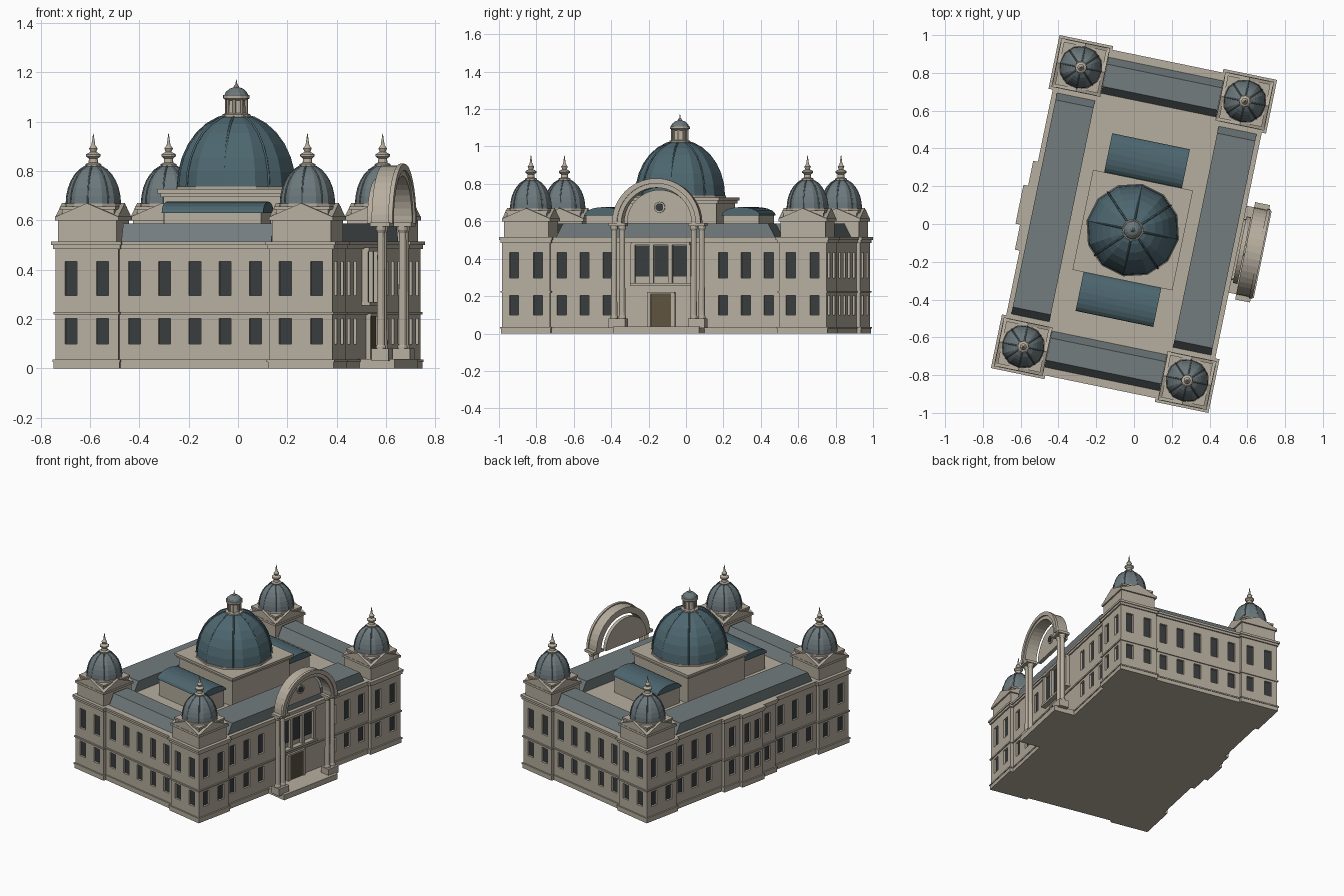
import bpy, bmesh
from math import sin, cos, pi, radians
from mathutils import Vector

if "Cube" in bpy.data.objects:
    bpy.data.objects.remove(bpy.data.objects["Cube"])


def material(name, rgb):
    m = bpy.data.materials.new(name)
    m.diffuse_color = (*rgb, 1)
    m.use_nodes = True
    m.node_tree.nodes["Principled BSDF"].inputs["Base Color"].default_value = m.diffuse_color
    return m


STONE = material("stone", (.47, .42, .345))
BLUE = material("dome_blue", (.075, .135, .16))
GREY = material("dome_grey", (.15, .19, .205))
SLATE = material("slate", (.17, .2, .21))
GLASS = material("glass", (.04, .045, .048))
WOOD = material("wood", (.11, .085, .05))
CY = -.033           # long-axis centre of the main dome
PY = -.02            # centre of the portal
TOWERS = [(sx * .443, sy * .755) for sx in (-1, 1) for sy in (-1, 1)]


def finish(name, bm, mat):
    bmesh.ops.recalc_face_normals(bm, faces=bm.faces)
    me = bpy.data.meshes.new(name)
    bm.to_mesh(me)
    bm.free()
    me.materials.append(mat)
    ob = bpy.data.objects.new(name, me)
    bpy.context.collection.objects.link(ob)
    return ob


def loft(bm, rings):
    rows = [[bm.verts.new(p) for p in r] for r in rings]
    n = len(rows[0])
    for a, b in zip(rows, rows[1:]):
        for i in range(n):
            bm.faces.new((a[i], a[(i + 1) % n], b[(i + 1) % n], b[i]))
    bm.faces.new(rows[0])
    bm.faces.new(rows[-1])


def boxes(name, items, mat=STONE):
    """items: (cx, cy, half x, half y, z0, z1[, y taper at top])"""
    bm = bmesh.new()
    for cx, cy, hx, hy, z0, z1, *tp in items:
        rings = []
        for z, t in ((z0, 0), (z1, tp[0] if tp else 0)):
            rings.append([(cx + i * hx, cy + j * (hy - t), z)
                          for i, j in ((-1, -1), (1, -1), (1, 1), (-1, 1))])
        loft(bm, rings)
    return finish(name, bm, mat)


def prism(name, profile, axis, a, b, mat=STONE):
    """Extrudes a (side, z) profile along x or y."""
    bm = bmesh.new()
    loft(bm, [[(k, s, z) if axis == "x" else (s, k, z) for s, z in profile] for k in (a, b)])
    return finish(name, bm, mat)


def lathe(name, profile, cx, cy, n=12, mat=STONE):
    bm = bmesh.new()
    loft(bm, [[(cx + r * cos(2 * pi * i / n), cy + r * sin(2 * pi * i / n), z)
               for i in range(n)] for r, z in profile])
    return finish(name, bm, mat)


def dome(name, cx, cy, r, z0, h, mat, thick):
    arc = [(r * cos(radians(a)), z0 + h * sin(radians(a))) for a in range(0, 85, 12)]
    lathe(name, arc, cx, cy, 12, mat)
    cu = bpy.data.curves.new(name + "_ribs", "CURVE")
    cu.dimensions, cu.bevel_depth, cu.bevel_resolution = "3D", thick, 0
    for k in range(8):
        sp = cu.splines.new("POLY")
        sp.points.add(len(arc) - 1)
        for p, (q, z) in zip(sp.points, arc):
            q *= .985
            p.co = (cx + q * cos(k * pi / 4), cy + q * sin(k * pi / 4), z, 1)
    cu.materials.append(mat)
    bpy.context.collection.objects.link(bpy.data.objects.new(name + "_ribs", cu))


# Walls: main body, corner towers, rear bays
footprints = {"main_body": (0, 0, .55, .865)}
for i, (x, y) in enumerate(TOWERS):
    footprints[f"tower_{i}"] = (x, y, .13, .13)
footprints["rear_bay_wide"] = (-.53, PY, .045, .225)
footprints["rear_bay_centre"] = (-.53, PY, .07, .09)
walls = {k: boxes(k + "_walls", [(*f, 0, .5)]) for k, f in footprints.items()}

# Plinth, belt course and stepped cornice round every block
for k, (x, y, hx, hy) in footprints.items():
    bands = [(.006, 0, .027), (.01, .027, .036), (.007, .218, .228),
             (.009, .484, .5), (.015, .5, .515)]
    boxes(k + "_mouldings", [(x, y, hx + o, hy + o, a, b) for o, a, b in bands])

# Windows: cut recesses with glass at the back
holes, panes = [], []


def window(x, y, nx, ny):
    for z0, z1 in ((.1, .203), (.296, .434)):
        for lst, d, c in ((holes, .02, 0), (panes, .004, -.018)):
            hx, hy = (d, .025) if nx else (.025, d)
            lst.append((x + nx * c, y + ny * c, hx, hy, z0, z1))


for s in (-1, 1):
    for t in (-1, 1):
        for d in (-.065, .065):
            window(t * .443 + d, s * .885, 0, s)
            window(s * .573, t * .755 + d, s, 0)
    for u in (-.25, -.125, 0, .125, .25):
        window(u, s * .865, 0, s)
    for v in (.315, .44, .565):
        window(.55, s * v, 1, 0)
        window(-.55, s * v, -1, 0)
    window(-.575, PY + s * .155, -1, 0)
for v in (-.045, .045):
    window(-.6, PY + v, -1, 0)
boxes("window_panes", panes, GLASS)
cutter = boxes("window_cutter", holes)
cutter.hide_render = True
cutter.hide_viewport = False
cutter.display_type = "WIRE"
for w in walls.values():
    m = w.modifiers.new("windows", "BOOLEAN")
    m.operation, m.object, m.solver = "DIFFERENCE", cutter, "EXACT"

# Slate roofs along the four wings
boxes("wing_roofs", [(s * .437, 0, .103, .6, .51, .587, .04) for s in (-1, 1)] +
      [(0, s * .74, .31, .1, .51, .587, .04) for s in (-1, 1)], SLATE)

# Corner tower attics, cross gables, domes and finials
for i, (x, y) in enumerate(TOWERS):
    n = f"tower_{i}"
    boxes(n + "_attic", [(x, y, .122, .122, .51, .605), (x, y, .132, .132, .6, .615),
                         (x, y, .108, .108, .61, .65), (x, y, .115, .115, .645, .657)])
    for axis, s, k in (("x", y, x), ("y", x, y)):
        prism(n + "_gable_" + axis, [(s - .132, .614), (s + .132, .614), (s, .67)],
              axis, k - .13, k + .13)
    lathe(n + "_drum", [(.117, .65), (.117, .668)], x, y)
    dome(n + "_dome", x, y, .113, .666, .16, GREY, .0035)
    lathe(n + "_finial", [(.03, .815), (.033, .828), (.02, .834), (.018, .85), (.03, .86),
                          (.03, .868), (.012, .878), (.018, .892), (.008, .905), (.001, .952)], x, y)

# Central platform with main dome and lantern
boxes("dome_platform", [(0, CY, .25, .25, .51, .7), (0, CY, .26, .26, .695, .712),
                        (0, CY, .27, .27, .71, .727)])
lathe("dome_drum", [(.25, .72), (.25, .738)], 0, CY)
dome("main_dome", 0, CY, .245, .735, .295, BLUE, .005)
lathe("lantern", [(.058, 1.01), (.058, 1.03), (.042, 1.035), (.038, 1.085), (.055, 1.095), (.055, 1.108)], 0, CY)
for k in range(8):
    a = k * pi / 4
    lathe("lantern_post", [(.007, 1.03), (.007, 1.09)], .041 * cos(a), CY + .041 * sin(a), 6)
lathe("lantern_cap", [(.05, 1.105), (.044, 1.12), (.028, 1.134), (.01, 1.14)], 0, CY, 12, GREY)
lathe("lantern_finial", [(.012, 1.137), (.01, 1.145), (.004, 1.152), (.001, 1.172)], 0, CY, 8)

# Barrel-vaulted skylights either side of the dome
for s, n in ((1, "north"), (-1, "south")):
    c = CY + s * .375
    boxes(n + "_skylight_base", [(0, c, .2, .097, .51, .632)])
    arc = [(c + .105 * cos(pi * i / 10), .63 + .046 * sin(pi * i / 10)) for i in range(11)]
    prism(n + "_skylight_vault", arc, "x", -.21, .21, BLUE)

# Entrance portal: porch, paired columns, arch and tympanum
boxes("porch", [(.62, PY, .08, .235, 0, .038)])
for s in (-1, 1):
    v = PY + s * .217
    boxes("column_pedestal", [(.645, v, .035, .045, .03, .08)])
    boxes("column_entablature", [(.645, v, .04, .046, .575, .592)])
    for d in (-.022, .022):
        lathe("column", [(.021, .08), (.021, .09), (.017, .096), (.015, .55), (.021, .562), (.021, .577)],
              .645, v + d)


def half_ring(r, n=20):
    return [(PY + r * cos(pi * i / n), .588 + r * sin(pi * i / n)) for i in range(n + 1)]


prism("arch", half_ring(.235) + half_ring(.192)[::-1], "x", .605, .685)
prism("arch_moulding", half_ring(.242) + half_ring(.215)[::-1], "x", .675, .693)
prism("tympanum", half_ring(.18), "x", .575, .6)
for nm, r, mat, x in (("round_frame", .03, STONE, .608), ("round_window", .021, GLASS, .611)):
    prism(nm, [(PY + r * cos(pi * i / 8), .675 + r * sin(pi * i / 8)) for i in range(16)],
          "x", .595, x, mat)

# Door, triple window and its frame behind the portal
boxes("door", [(.555, PY, .008, .056, .03, .21)], WOOD)
boxes("door_frame", [(.555, PY + s * .066, .014, .01, .03, .21) for s in (-1, 1)] +
      [(.555, PY, .016, .076, .21, .222)])
boxes("portal_windows", [(.551, PY + d, .006, .038, .305, .47) for d in (-.102, 0, .102)], GLASS)
boxes("portal_window_frame", [(.56, PY, .025, .165, .255, .27), (.56, PY, .02, .16, .474, .49)] +
      [(.56, PY + d, .016, .011, .265, .478) for d in (-.152, -.051, .051, .152)])

# Turn the whole building on its site
for ob in bpy.context.collection.objects:
    ob.rotation_euler.z = radians(-11.65)
